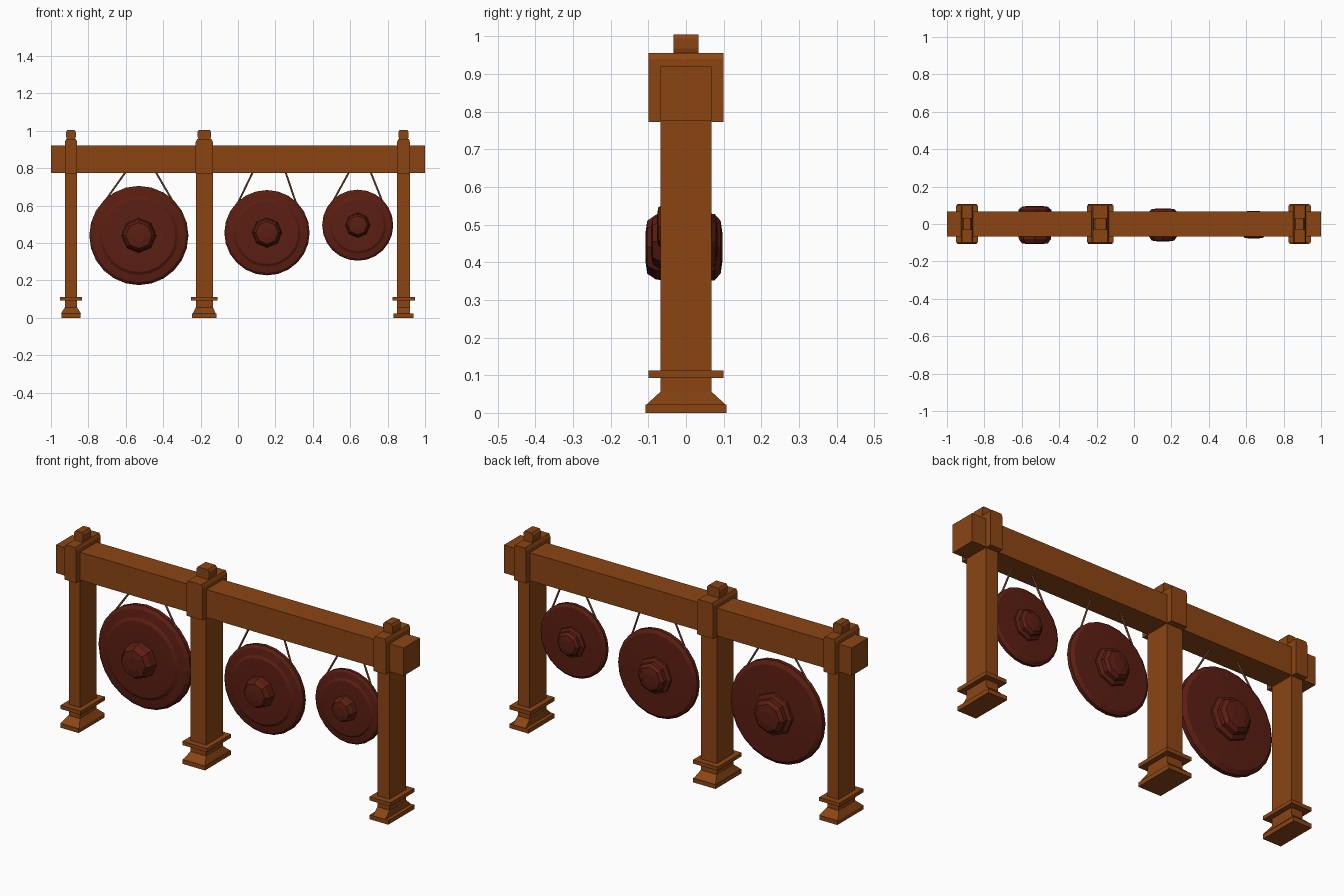
import bpy, bmesh, math
from mathutils import Vector

if "Cube" in bpy.data.objects:
    bpy.data.objects.remove(bpy.data.objects["Cube"])


def material(name, color):
    m = bpy.data.materials.new(name)
    m.diffuse_color = (*color, 1)
    m.use_nodes = True
    m.node_tree.nodes["Principled BSDF"].inputs["Base Color"].default_value = m.diffuse_color
    return m


WOOD = material("wood", (0.26, 0.06, 0.007))
BRONZE = material("dark_red_bronze", (0.105, 0.013, 0.006))
ROPE = material("rope", (0.25, 0.11, 0.06))


def finish(name, bm, mat):
    bmesh.ops.recalc_face_normals(bm, faces=bm.faces[:])
    me = bpy.data.meshes.new(name)
    bm.to_mesh(me)
    bm.free()
    me.materials.append(mat)
    ob = bpy.data.objects.new(name, me)
    bpy.context.collection.objects.link(ob)
    return ob


def stack(name, cx, layers, mat=WOOD):
    """Rectangular sections (half x, half y, z) lofted upwards."""
    bm = bmesh.new()
    rings = [[bm.verts.new((cx + sx * hx, sy * hy, z))
              for sx, sy in ((-1, -1), (1, -1), (1, 1), (-1, 1))]
             for hx, hy, z in layers]
    for a, b in zip(rings, rings[1:]):
        for i in range(4):
            j = (i + 1) % 4
            bm.faces.new((a[i], a[j], b[j], b[i]))
    bm.faces.new(rings[0])
    bm.faces.new(rings[-1])
    return finish(name, bm, mat)


def lathe(name, x, z, profile, sides, scale):
    """Closed revolve of (radius, y) points about the y axis."""
    bm = bmesh.new()
    rings = [[bm.verts.new((x + scale * r * math.cos(2 * math.pi * i / sides), scale * y,
                            z + scale * r * math.sin(2 * math.pi * i / sides)))
              for i in range(sides)] for r, y in profile]
    for a, b in zip(rings, rings[1:]):
        for i in range(sides):
            j = (i + 1) % sides
            bm.faces.new((a[i], a[j], b[j], b[i]))
    bm.faces.new(rings[0])
    bm.faces.new(rings[-1])
    return finish(name, bm, BRONZE)


def cord(name, p, q):
    p, q = Vector(p), Vector(q)
    bm = bmesh.new()
    bmesh.ops.create_cone(bm, cap_ends=True, segments=6, radius1=0.005,
                          radius2=0.005, depth=(q - p).length)
    ob = finish(name, bm, ROPE)
    ob.location = (p + q) / 2
    ob.rotation_euler = (q - p).to_track_quat('Z', 'Y').to_euler()


# Cross beam
stack("cross_beam", 0, [(1, 0.068, 0.775), (1, 0.068, 0.92)])

# Posts with plinth, collar, cap and top knob
for side, cx, h, flare in (("left", -0.893, 0.032, 0.022),
                           ("middle", -0.18, 0.045, 0.017),
                           ("right", 0.885, 0.034, 0.002)):
    stack(side + "_post", cx, [(h, 0.068, 0.02), (h, 0.068, 0.78)])
    stack(side + "_plinth", cx, [(h + 0.02, 0.107, 0), (h + 0.02, 0.107, 0.022)])
    stack(side + "_plinth_slope", cx, [(h + flare, 0.105, 0.022), (h + 0.001, 0.069, 0.055)])
    stack(side + "_collar", cx, [(h + 0.026, 0.099, 0.093), (h + 0.026, 0.099, 0.112)])
    stack(side + "_cap", cx, [(h + 0.001, 0.1, 0.772), (h + 0.001, 0.1, 0.94),
                              (h - 0.006, 0.1, 0.955)])
    k = h * 0.8
    stack(side + "_knob", cx, [(k - 0.006, 0.033, 0.95), (k, 0.033, 0.968),
                               (k, 0.033, 0.994), (k - 0.007, 0.033, 1.005)])

# Gongs: faceted disc, octagonal boss front and back, pair of cords
DISC = [(0.09, -0.042), (0.13, -0.042), (0.195, -0.040), (0.21, -0.030), (0.25, -0.024),
        (0.265, -0.010), (0.265, 0.012), (0.245, 0.026), (0.09, 0.032)]
BOSS = [(0.07, -0.103), (0.086, -0.08), (0.088, -0.055), (0.095, -0.035), (0.11, 0.025),
        (0.11, 0.045), (0.09, 0.055), (0.088, 0.076), (0.07, 0.092)]
for name, x, z, r, top in (("large", -0.53, 0.44, 0.265, 0.077),
                           ("medium", 0.155, 0.455, 0.228, 0.085),
                           ("small", 0.64, 0.495, 0.19, 0.055)):
    s = r / 0.265
    lathe(name + "_gong_disc", x, z, DISC, 24, s)
    lathe(name + "_gong_boss", x, z,
          [(0.035, -0.108)] + BOSS + [(0.035, 0.097)], 8, s)
    cx = x + (0.012 if name != "large" else 0.01)
    for d, tag in ((-1, "left"), (1, "right")):
        cord(f"{name}_gong_{tag}_cord", (cx + d * top, 0, 0.785),
             (x + d * r * 0.68, 0, z + r * 0.70))
